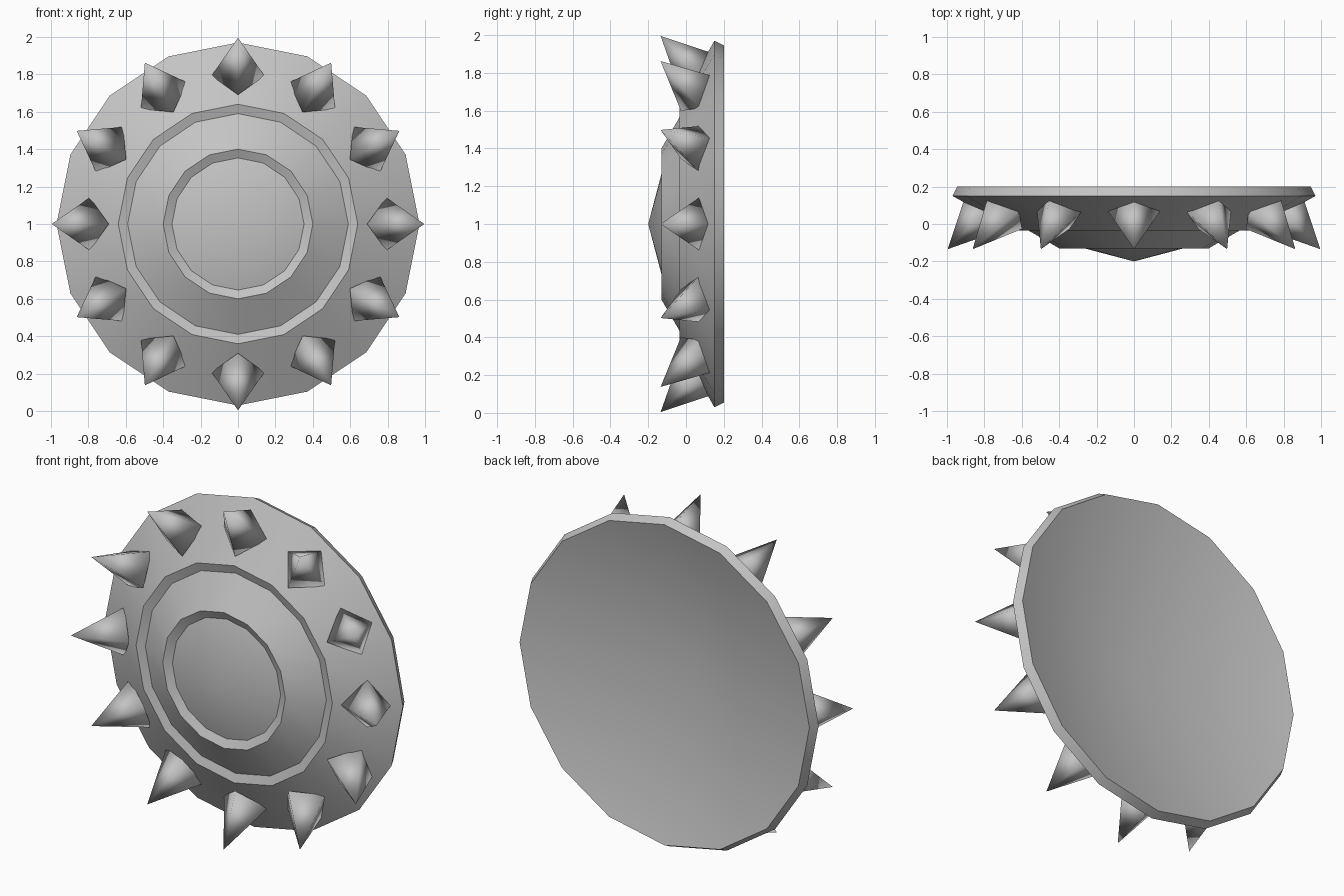
import bpy, bmesh
from math import radians, tau
from mathutils import Matrix, Vector

SIDES = 16
SPIKES = 12
CENTRE = Vector((0, 0, 1))

if "Cube" in bpy.data.objects:
    bpy.data.objects.remove(bpy.data.objects["Cube"])

steel = bpy.data.materials.new("grey_steel")
steel.use_nodes = True
grey = (0.55, 0.55, 0.55, 1)
steel.diffuse_color = grey
steel.node_tree.nodes["Principled BSDF"].inputs["Base Color"].default_value = grey


def add_object(name, bm, smooth_angle):
    bmesh.ops.recalc_face_normals(bm, faces=bm.faces)
    mesh = bpy.data.meshes.new(name)
    bm.to_mesh(mesh)
    bm.free()
    mesh.materials.append(steel)
    obj = bpy.data.objects.new(name, mesh)
    bpy.context.collection.objects.link(obj)
    bpy.ops.object.select_all(action="DESELECT")
    obj.select_set(True)
    bpy.context.view_layer.objects.active = obj
    bpy.ops.object.shade_smooth_by_angle(angle=radians(smooth_angle))


# Shield body: (radius, y) profile with two stepped grooves, rim and dished back
profile = [
    (0, -0.2), (0.353, -0.107),      # boss
    (0.4, -0.13), (0.59, -0.02),     # middle ring
    (0.64, -0.035), (0.97, 0.15),    # outer ring
    (0.945, 0.2),                    # rim
    (0, -0.05),                      # shallow dished back
]
bm = bmesh.new()
verts = [bm.verts.new(CENTRE + Vector((0, y, r))) for r, y in profile]
edges = [bm.edges.new(pair) for pair in zip(verts, verts[1:])]
bmesh.ops.spin(bm, geom=verts + edges, cent=CENTRE, axis=(0, 1, 0),
               angle=tau, steps=SIDES, use_duplicate=False)
bmesh.ops.remove_doubles(bm, verts=bm.verts, dist=0.001)
add_object("shield_body", bm, 30)

# Spikes: four-sided cones leaning outward and forward around the outer ring,
# each with its base corners pointing fore-and-aft and sideways
DEPTH = 0.291
for i in range(SPIKES):
    bm = bmesh.new()
    bmesh.ops.create_cone(bm, cap_ends=True, segments=4, radius1=0.142,
                          radius2=0, depth=DEPTH,
                          matrix=Matrix.Translation((0, 0, DEPTH / 2)))
    place = (Matrix.Translation(CENTRE)
             @ Matrix.Rotation(tau * i / SPIKES, 4, "Y")
             @ Matrix.Translation((0, 0.073, 0.792))
             @ Matrix.Rotation(radians(45.5), 4, "X"))
    bmesh.ops.transform(bm, matrix=place, verts=bm.verts)
    add_object(f"spike_{i + 1}", bm, 180)
